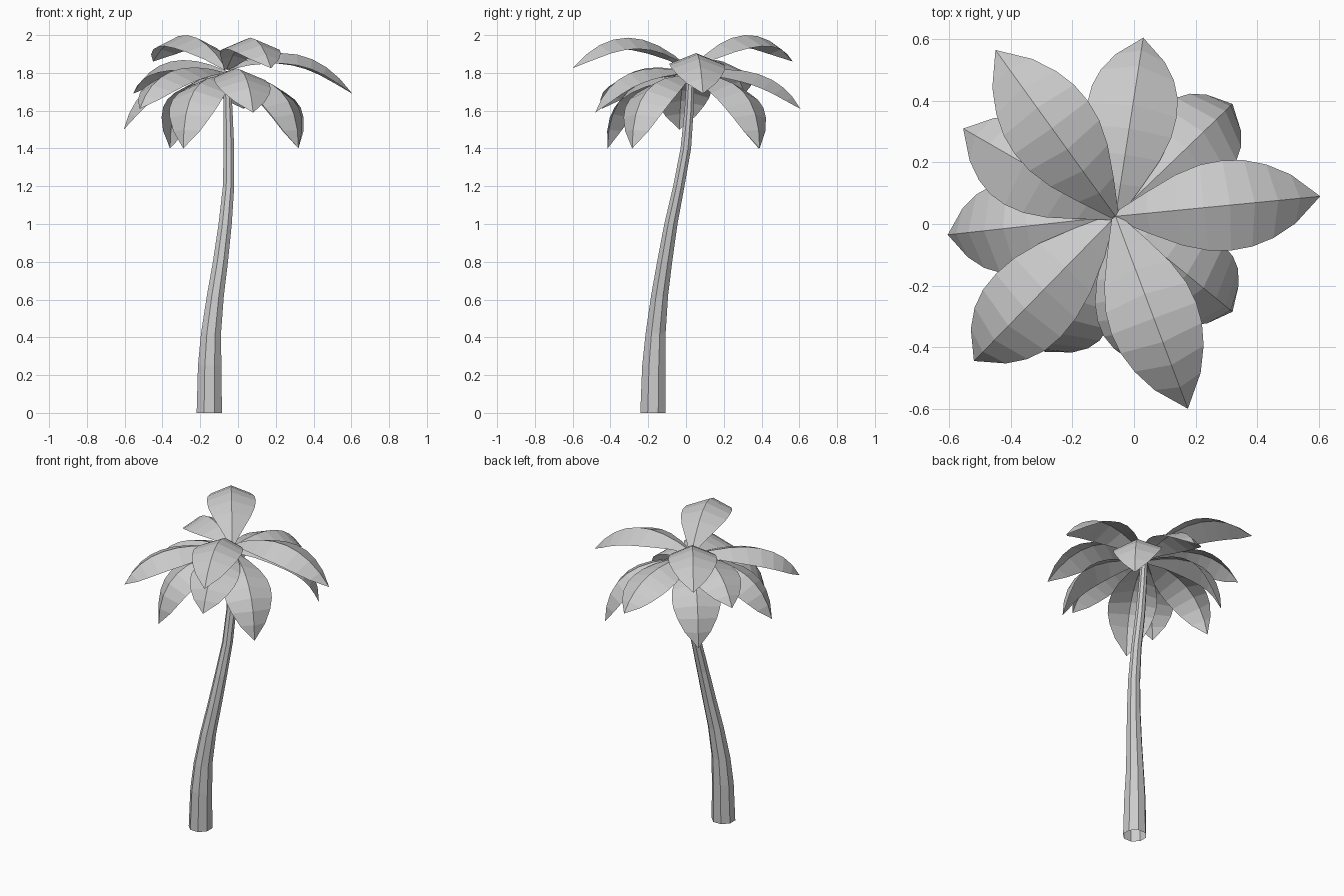
import bpy, bmesh, math
from mathutils import Vector

if "Cube" in bpy.data.objects:
    bpy.data.objects.remove(bpy.data.objects["Cube"])


def make_object(name, bm):
    mesh = bpy.data.meshes.new(name)
    bm.normal_update()
    bm.to_mesh(mesh)
    bm.free()
    obj = bpy.data.objects.new(name, mesh)
    bpy.context.collection.objects.link(obj)
    return obj


# Trunk: open eight-sided tube along a leaning path (x, y, z, half width)
TRUNK = [
    (-.152, -.175, 0, .067), (-.150, -.170, .25, .062), (-.143, -.161, .42, .053),
    (-.120, -.140, .62, .045), (-.093, -.113, .80, .040), (-.068, -.080, 1.0, .035),
    (-.050, -.038, 1.2, .030), (-.048, -.001, 1.4, .028), (-.053, .016, 1.6, .024),
    (-.060, .025, 1.8, .020),
]
bm = bmesh.new()
rings = []
for x, y, z, half in TRUNK:
    r = half / math.cos(math.pi / 8)
    rings.append([bm.verts.new((x + r * math.cos((i + .5) * math.pi / 4),
                                y + r * math.sin((i + .5) * math.pi / 4), z))
                  for i in range(8)])
for a, b in zip(rings, rings[1:]):
    for i in range(8):
        j = (i + 1) % 8
        bm.faces.new((a[i], a[j], b[j], b[i]))
make_object("trunk", bm)

# Fronds: arched, folded leaves
WIDTHS = [.015, .070, .115, .140, .147, .141, .120, .080, 0]
FOLD = .40


def frond(name, tip, root_z, peak_z, reach):
    """Leaf along a quadratic curve; reach is how far out the control point lies."""
    root, tip = Vector((-.06, .025, root_z)), Vector(tip)
    ctrl = root.lerp(tip, reach)
    ctrl.z = peak_z
    out = (tip - root)
    side = Vector((-out.y, out.x, 0)).normalized()
    bm = bmesh.new()
    rows = []
    n = len(WIDTHS) - 1
    for k, w in enumerate(WIDTHS):
        t = k / n
        p = root * (1 - t) ** 2 + ctrl * (2 * t * (1 - t)) + tip * t * t
        tangent = ((ctrl - root) * (1 - t) + (tip - ctrl) * t).normalized()
        up = tangent.cross(side)
        mid = bm.verts.new(p)
        if w:
            rows.append([bm.verts.new(p + side * w - up * w * FOLD), mid,
                         bm.verts.new(p - side * w - up * w * FOLD)])
        else:
            rows.append([mid] * 3)
    for a, b in zip(rows, rows[1:]):
        for i in (0, 1):
            quad = [a[i], a[i + 1], b[i + 1], b[i]]
            bm.faces.new(list(dict.fromkeys(quad))[::-1])
    make_object(name, bm)


# tip position, root height, control height, control reach
FRONDS = [
    # upper tier
    ((-.45, .565, 1.86), 1.82, 2.16, .56),
    ((.175, -.60, 1.825), 1.82, 2.15, .56),
    ((.605, .09, 1.69), 1.82, 2.04, .62),
    ((-.555, .31, 1.69), 1.81, 1.97, .70),
    # middle tier
    ((.03, .605, 1.61), 1.80, 1.88, .75),
    ((-.52, -.445, 1.61), 1.80, 1.91, .78),
    ((.08, -.48, 1.59), 1.80, 1.90, .78),
    ((-.605, -.035, 1.50), 1.79, 1.86, .84),
    # lower drooping tier
    ((.32, .39, 1.40), 1.78, 1.82, 1.0),
    ((.32, -.285, 1.40), 1.78, 1.82, 1.0),
    ((-.29, -.415, 1.40), 1.78, 1.82, 1.0),
    ((-.36, .385, 1.40), 1.78, 1.82, 1.0),
]
for i, spec in enumerate(FRONDS):
    frond(f"frond_{i + 1}", *spec)
